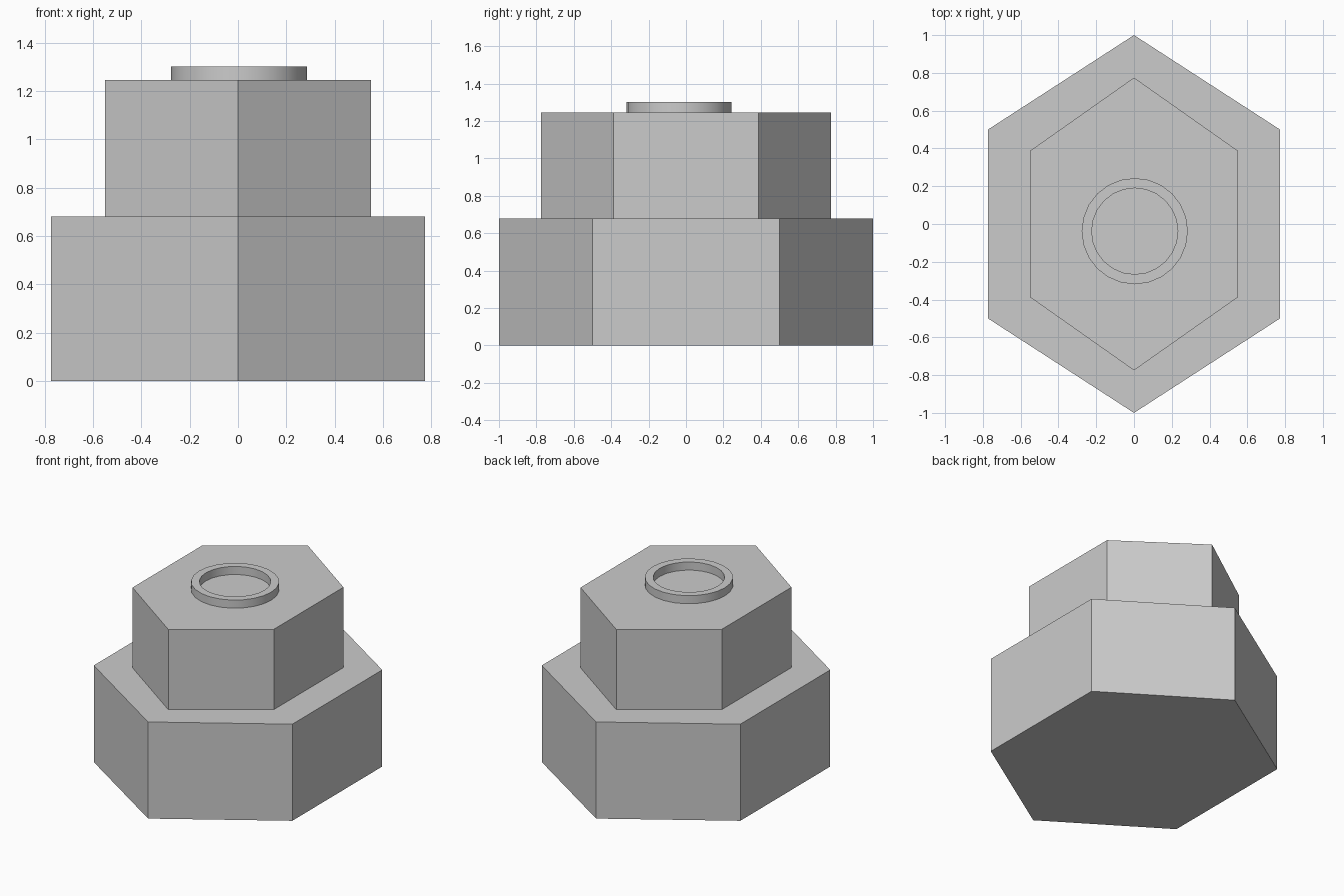
import bpy
import bmesh
import math

cube = bpy.data.objects.get("Cube")
if cube:
    bpy.data.objects.remove(cube, do_unlink=True)

# Single plain grey
grey = bpy.data.materials.new("light grey")
grey.use_nodes = True
colour = (0.6, 0.6, 0.6, 1)
grey.diffuse_color = colour
grey.node_tree.nodes["Principled BSDF"].inputs["Base Color"].default_value = colour


def add_object(name, bm):
    bmesh.ops.recalc_face_normals(bm, faces=bm.faces)
    mesh = bpy.data.meshes.new(name)
    bm.to_mesh(mesh)
    bm.free()
    mesh.materials.append(grey)
    obj = bpy.data.objects.new(name, mesh)
    bpy.context.collection.objects.link(obj)
    return obj


def hex_block(name, half_width, half_length, bottom, top):
    """Six-sided block with points towards the front and back."""
    bm = bmesh.new()
    outline = [(0, 1), (-1, 0.5), (-1, -0.5), (0, -1), (1, -0.5), (1, 0.5)]
    base = bm.faces.new([bm.verts.new((x * half_width, y * half_length, bottom))
                         for x, y in outline])
    result = bmesh.ops.extrude_face_region(bm, geom=[base], use_keep_orig=True)
    raised = [g for g in result["geom"] if isinstance(g, bmesh.types.BMVert)]
    bmesh.ops.translate(bm, verts=raised, vec=(0, 0, top - bottom))
    return add_object(name, bm)


def ring(name, centre, outer, inner, bottom, top, sides):
    """Open tube with a rectangular section."""
    bm = bmesh.new()
    section = [(outer, bottom), (outer, top), (inner, top), (inner, bottom)]
    loops = []
    for i in range(sides):
        a = math.tau * i / sides
        loops.append([bm.verts.new((centre[0] + r * math.cos(a),
                                    centre[1] + r * math.sin(a), z))
                      for r, z in section])
    for i, here in enumerate(loops):
        after = loops[(i + 1) % sides]
        for j in range(4):
            k = (j + 1) % 4
            bm.faces.new((here[j], after[j], after[k], here[k]))
    return add_object(name, bm)


# Stacked blocks and the raised rim on top
hex_block("lower_block", 0.773, 1.0, 0, 0.68)
hex_block("upper_block", 0.55, 0.775, 0.68, 1.245)
rim = ring("top_rim", (0.004, -0.038), 0.281, 0.228, 1.245, 1.302, 24)

bpy.ops.object.select_all(action="DESELECT")
rim.select_set(True)
bpy.context.view_layer.objects.active = rim
bpy.ops.object.shade_smooth_by_angle(angle=math.radians(30))
